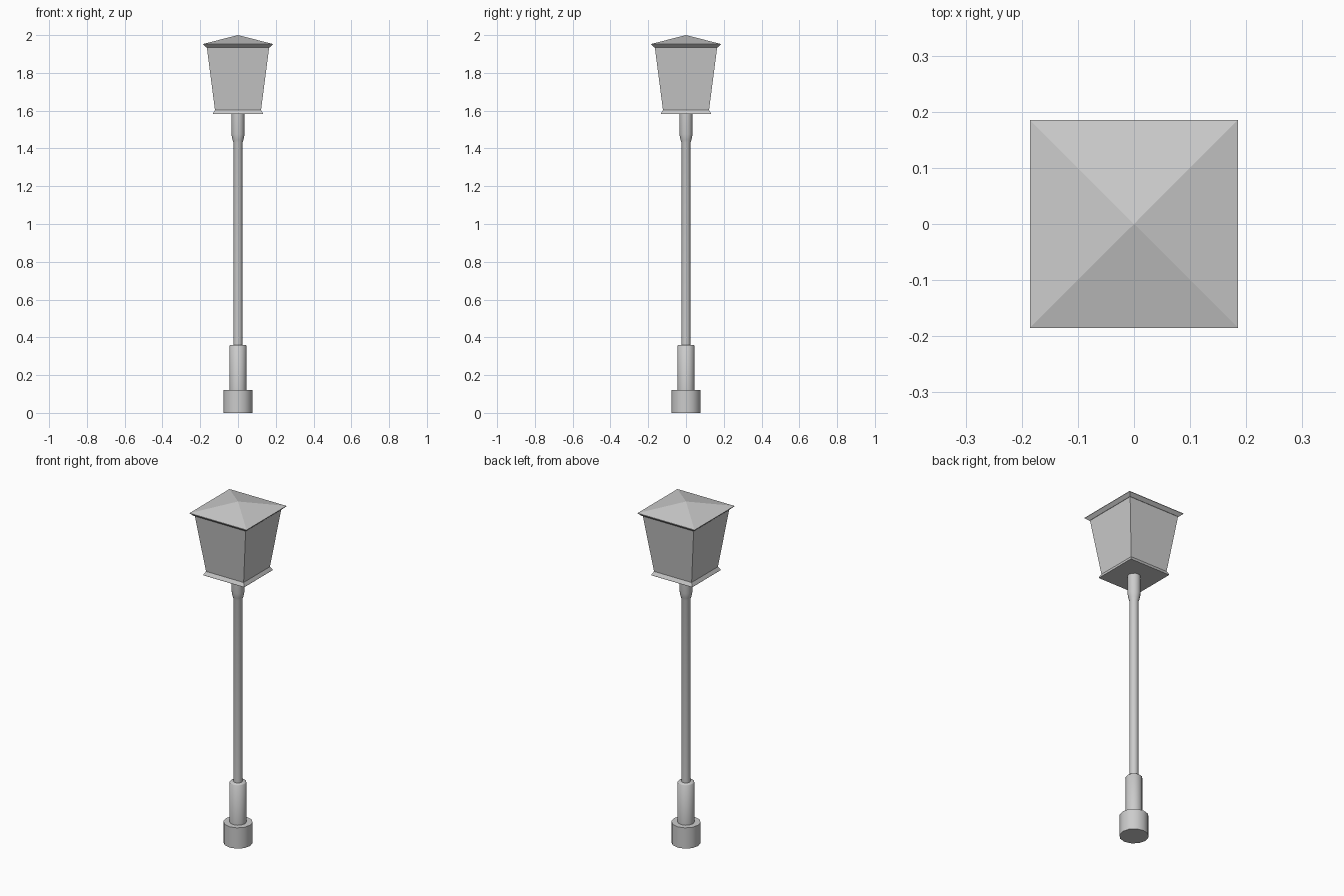
import bpy, bmesh, math

if "Cube" in bpy.data.objects:
    bpy.data.objects.remove(bpy.data.objects["Cube"])


def loft(name, profile, sides, start=0.0, smooth=False):
    """Stack regular polygon rings (radius, height); radius 0 makes an apex."""
    bm = bmesh.new()
    prev = None
    for r, z in profile:
        if r == 0:
            ring = [bm.verts.new((0, 0, z))]
        else:
            ring = [bm.verts.new((r * math.cos(start + i * math.tau / sides),
                                  r * math.sin(start + i * math.tau / sides), z))
                    for i in range(sides)]
        if prev is None:
            bm.faces.new(ring[::-1])
        else:
            for i in range(sides):
                j = (i + 1) % sides
                if len(ring) == 1:
                    bm.faces.new((prev[i], prev[j], ring[0]))
                else:
                    bm.faces.new((prev[i], prev[j], ring[j], ring[i]))
        prev = ring
    if len(prev) > 1:
        bm.faces.new(prev)
    me = bpy.data.meshes.new(name)
    bm.to_mesh(me)
    bm.free()
    ob = bpy.data.objects.new(name, me)
    bpy.context.collection.objects.link(ob)
    if smooth:
        bpy.ops.object.select_all(action='DESELECT')
        ob.select_set(True)
        bpy.context.view_layer.objects.active = ob
        bpy.ops.object.shade_smooth_by_angle(angle=math.radians(50))
    return ob


def square(name, profile):
    """Square loft given half-widths."""
    return loft(name, [(h * math.sqrt(2), z) for h, z in profile], 4, math.pi / 4)


# Post: foot, sleeve, slim pole and flared collar in one turned profile
loft("post", [(0.078, 0), (0.078, 0.122), (0.045, 0.122), (0.045, 0.355),
              (0.040, 0.36), (0.024, 0.36), (0.024, 1.43), (0.029, 1.445),
              (0.035, 1.475), (0.035, 1.585)], 12, smooth=True)

# Lantern: tray, tapered body and pyramid roof
square("lantern_tray", [(0.132, 1.582), (0.132, 1.586), (0.122, 1.604)])
square("lantern_body", [(0.122, 1.604), (0.165, 1.935)])
square("lantern_roof", [(0.167, 1.934), (0.185, 1.950), (0.185, 1.953), (0, 2.0)])
